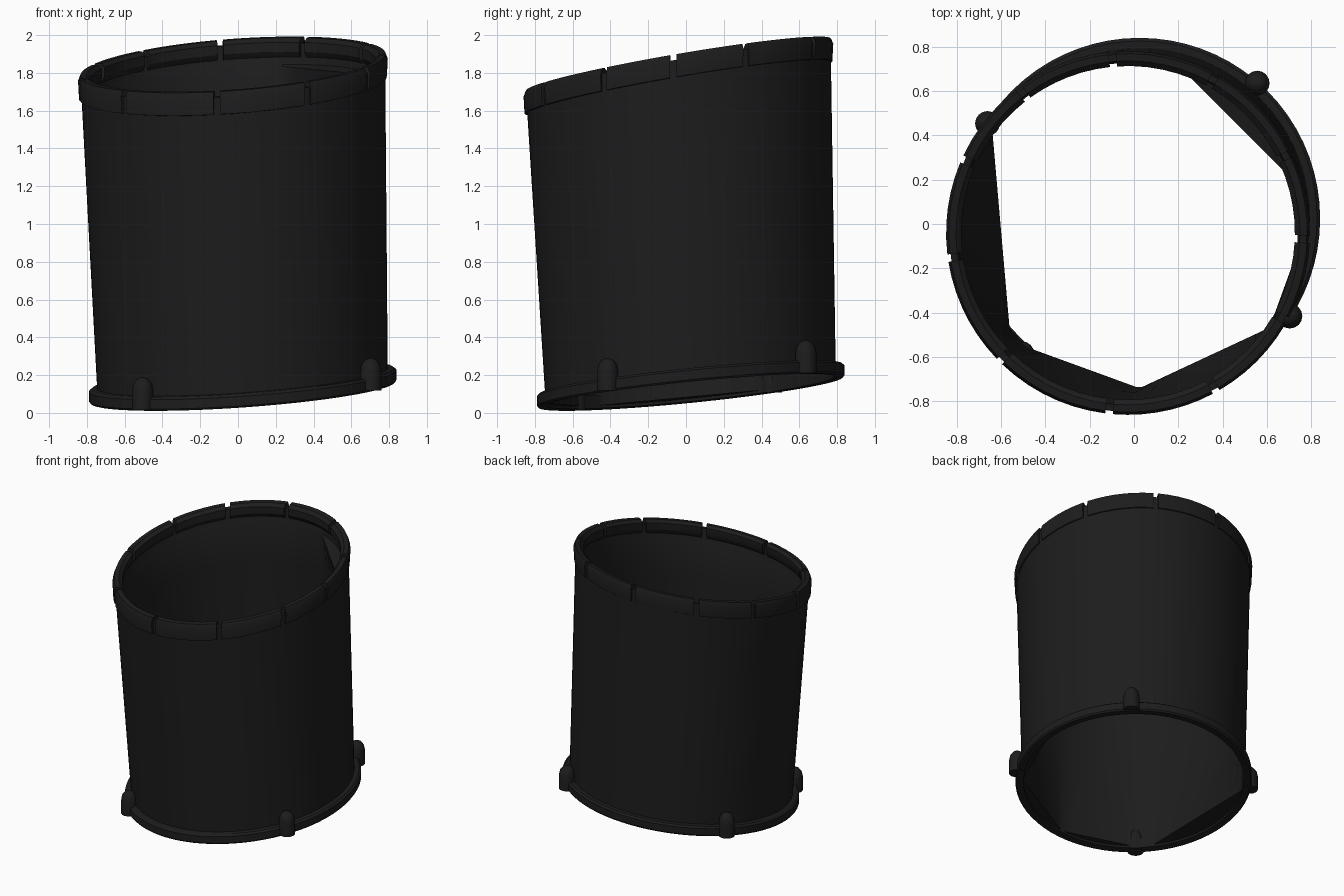
import bpy, bmesh
from math import sin, cos, radians, pi

if "Cube" in bpy.data.objects:
    bpy.data.objects.remove(bpy.data.objects["Cube"])

mat = bpy.data.materials.new("matte black")
mat.diffuse_color = (0.012, 0.012, 0.012, 1)
mat.use_nodes = True
mat.node_tree.nodes["Principled BSDF"].inputs["Base Color"].default_value = mat.diffuse_color

# end planes: centre x, centre y, height, slope in x, slope in y
BOTTOM = (0.025, 0.025, 0.105, 0.07, 0.10)
TOP = (-0.027, -0.04, 1.852, 0.072, 0.17)


def pt(t, deg, r, h):
    """Point at angle and radius on the tilted plane t (0 bottom, 1 top)."""
    cx, cy, c, a, b = [p + (q - p) * t for p, q in zip(BOTTOM, TOP)]
    x, y = cx + r * cos(radians(deg)), cy + r * sin(radians(deg))
    return (x, y, c + a * x + b * y + h)


def finish(name, bm):
    bmesh.ops.recalc_face_normals(bm, faces=bm.faces)
    me = bpy.data.meshes.new(name)
    bm.to_mesh(me)
    bm.free()
    ob = bpy.data.objects.new(name, me)
    bpy.context.collection.objects.link(ob)
    me.materials.append(mat)
    bpy.ops.object.select_all(action='DESELECT')
    ob.select_set(True)
    bpy.context.view_layer.objects.active = ob
    bpy.ops.object.shade_smooth_by_angle(angle=radians(30))
    return ob


def sweep(name, profile, angles, full=True):
    """Sweep a closed profile of (plane, radius or function, height)."""
    bm = bmesh.new()
    cols = []
    for d in angles:
        cols.append([bm.verts.new(pt(t, d, r(d) if callable(r) else r, h))
                     for t, r, h in profile])
    n, m = len(cols), len(profile)
    for i in range(n if full else n - 1):
        A, B = cols[i], cols[(i + 1) % n]
        for j in range(m):
            k = (j + 1) % m
            bm.faces.new((A[j], A[k], B[k], B[j]))
    if not full:
        bm.faces.new(cols[0])
        bm.faces.new(cols[-1])
    return finish(name, bm)


def faceted(base, spans):
    """Radius function that is cut straight across the given angle spans."""
    def r(d):
        for a, b in spans:
            if a <= d <= b:
                return base * cos(radians((b - a) / 2)) / cos(radians(d - (a + b) / 2))
        return base
    return r


ring = [i * 5 for i in range(72)]
low = faceted(0.765, [(150, 220), (230, 270), (270, 320), (320, 360)])
high = faceted(0.765, [(20, 70)])

# tube wall with a coarse inner lining
sweep("tube_wall", [(0, 0.768, 0.02), (1, 0.806, -0.03), (1, 0.775, -0.03),
                    (1, 0.77, -0.14), (1, high, -0.15), (0.75, 0.77, 0),
                    (0.35, 0.76, 0), (0, low, 0.02)], ring)

# bottom flange
sweep("bottom_flange", [(0, 0.76, 0.005), (0, 0.806, 0.0), (0, 0.814, 0.01),
                        (0, 0.814, 0.06), (0, 0.80, 0.072), (0, 0.76, 0.075)], ring)

# top rim, in sections separated by narrow notches
notches = [-96, -61, -29, -2, 26, 61, 95, 127, 156, 188, 225, 264]
for i, (a, b) in enumerate(zip(notches, notches[1:])):
    a, b = a + 1.2, b - 1.2
    steps = max(5, round((b - a) / 5))
    sweep(f"rim_section_{i + 1}",
          [(1, 0.795, -0.125), (1, 0.815, -0.12), (1, 0.82, -0.03),
           (1, 0.808, 0.0), (1, 0.775, 0.0), (1, 0.752, -0.02),
           (1, 0.752, -0.07), (1, 0.77, -0.10)],
          [a + (b - a) * k / steps for k in range(steps + 1)], full=False)

# four rounded lugs on the flange
for i, d in enumerate((49, 148, -131, -33)):
    bm = bmesh.new()
    cx, cy, cz = pt(0, d, 0.808, 0.0)
    rows = []
    for r, h in ((0.056, 0.005), (0.056, 0.11), (0.048, 0.145), (0.03, 0.168), (0.008, 0.177)):
        rows.append([bm.verts.new((cx + r * cos(2 * pi * k / 16),
                                   cy + r * sin(2 * pi * k / 16), cz + h)) for k in range(16)])
    for A, B in zip(rows, rows[1:]):
        for k in range(16):
            n = (k + 1) % 16
            bm.faces.new((A[k], A[n], B[n], B[k]))
    bm.faces.new(rows[0])
    bm.faces.new(rows[-1])
    finish(f"flange_lug_{i + 1}", bm)
